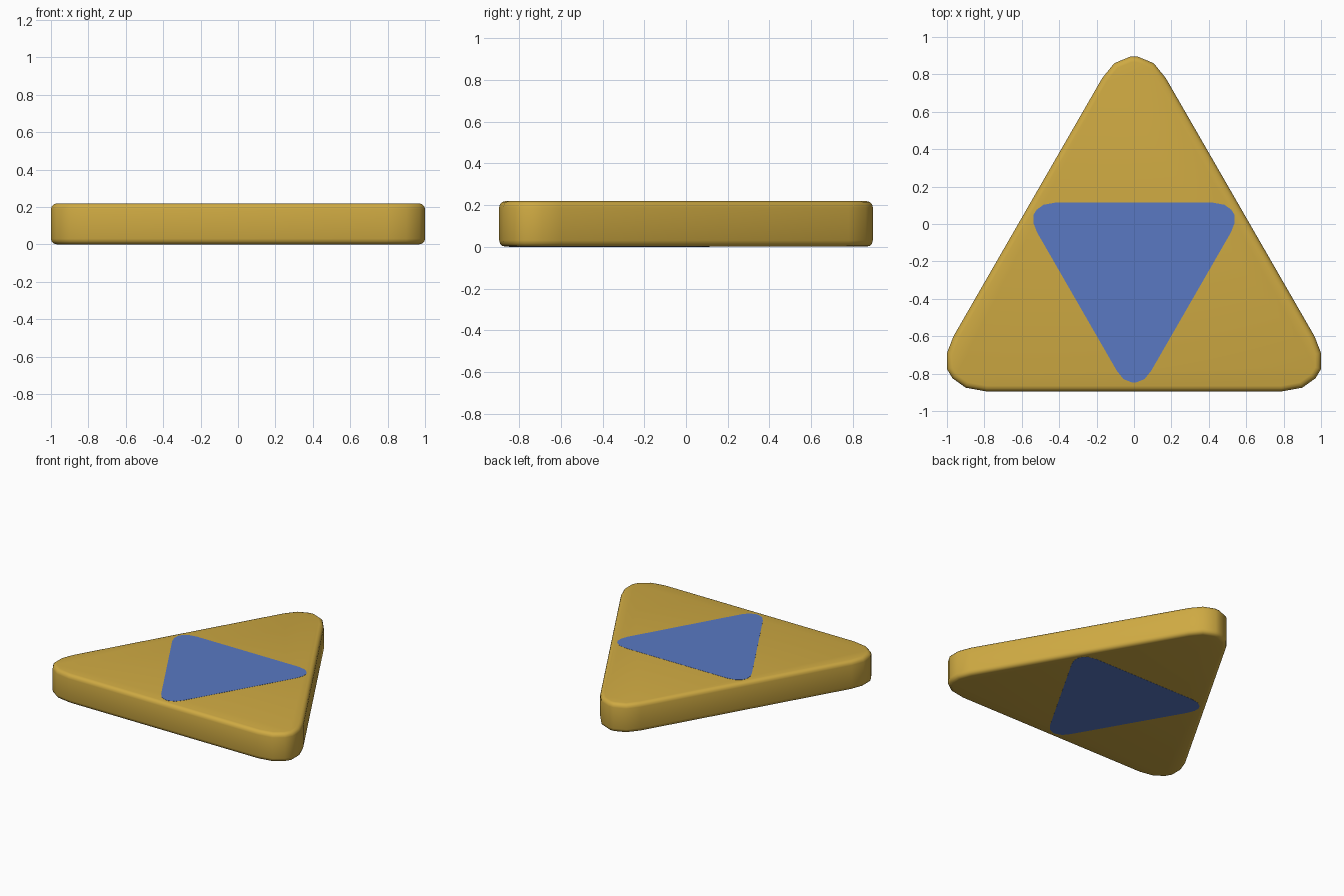
import bpy, bmesh

if "Cube" in bpy.data.objects:
    bpy.data.objects.remove(bpy.data.objects["Cube"])

def material(name, color):
    m = bpy.data.materials.new(name)
    m.diffuse_color = (*color, 1)
    m.use_nodes = True
    m.node_tree.nodes["Principled BSDF"].inputs["Base Color"].default_value = m.diffuse_color
    return m

gold = material("gold", (0.62, 0.40, 0.055))
blue = material("blue", (0.10, 0.19, 0.54))

# Right half of the rounded triangle outline, bottom to top, then mirrored
half = [(0.79, -0.895), (0.90, -0.875), (0.97, -0.825), (1.0, -0.775),
        (1.0, -0.69), (0.965, -0.60), (0.17, 0.78), (0.105, 0.86), (0.02, 0.895)]
outline = half + [(-x, y) for x, y in reversed(half)]

def slab(name, points, z0, z1, mat, bevel=0.0):
    bm = bmesh.new()
    face = bm.faces.new([bm.verts.new((x, y, z0)) for x, y in points])
    ext = bmesh.ops.extrude_face_region(bm, geom=[face], use_keep_orig=True)
    for v in ext["geom"]:
        if isinstance(v, bmesh.types.BMVert):
            v.co.z = z1
    bmesh.ops.recalc_face_normals(bm, faces=bm.faces)
    if bevel:
        rims = [e for e in bm.edges if abs(e.verts[0].co.z - e.verts[1].co.z) < 1e-5]
        bmesh.ops.bevel(bm, geom=rims, offset=bevel, offset_type='OFFSET',
                        segments=3, profile=0.5, affect='EDGES')
        for f in bm.faces:
            f.smooth = True
    mesh = bpy.data.meshes.new(name)
    bm.to_mesh(mesh)
    bm.free()
    mesh.materials.append(mat)
    ob = bpy.data.objects.new(name, mesh)
    bpy.context.collection.objects.link(ob)
    return ob

# Thick rounded body
slab("triangle_body", outline, 0.001, 0.219, gold, 0.03)

# Inverted, smaller inlay plates on the top and bottom
s = 0.537
inlay = [(-x * s, -y * s - 0.367) for x, y in outline]
slab("top_inlay", inlay, 0.215, 0.22, blue)
slab("bottom_inlay", inlay, 0.0, 0.005, blue)
